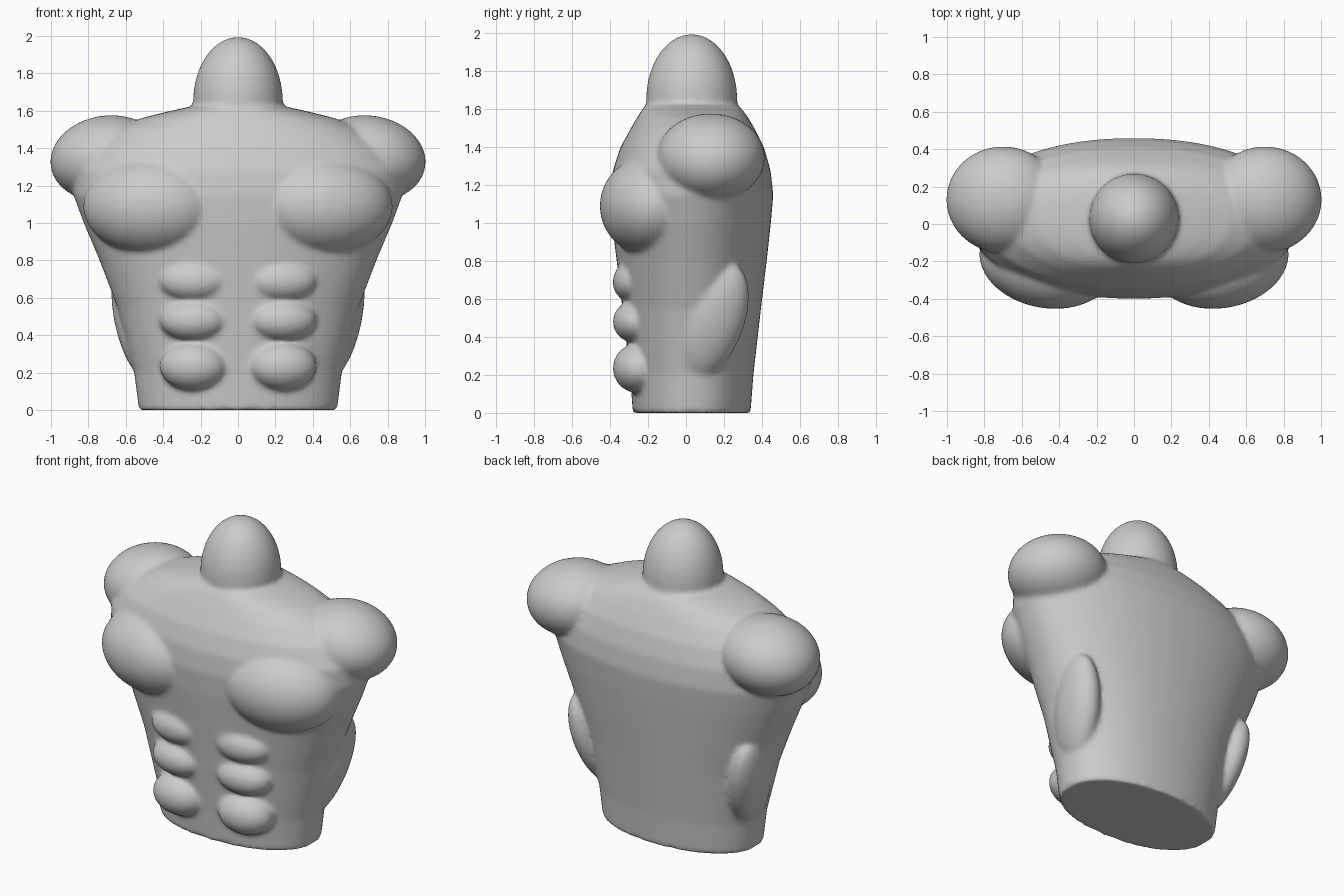
import bpy, bmesh, math
from mathutils import Matrix, Vector, Euler

if "Cube" in bpy.data.objects:
    bpy.data.objects.remove(bpy.data.objects["Cube"])

bm = bmesh.new()


def loft(sections, n=64, power=2.15):
    """Closed loft through rounded sections: z, half width, front y, back y."""
    rings = []
    for z, hw, yf, yb in sections:
        cy, hd = (yf + yb) / 2, (yb - yf) / 2
        ring = []
        for i in range(n):
            a = 2 * math.pi * i / n
            c, s = math.cos(a), math.sin(a)
            x = math.copysign(abs(c) ** (2 / power), c) * hw
            y = math.copysign(abs(s) ** (2 / power), s) * hd + cy
            ring.append(bm.verts.new((x, y, z)))
        rings.append(ring)
    for r0, r1 in zip(rings, rings[1:]):
        for i in range(n):
            j = (i + 1) % n
            bm.faces.new((r0[i], r0[j], r1[j], r1[i]))
    bm.faces.new(rings[0][::-1])
    bm.faces.new(rings[-1])


def ellipsoid(center, radii, rot=(0, 0, 0), mirror=True):
    """Muscle mass, optionally repeated on the other side of x = 0."""
    for side in ((1, -1) if mirror else (1,)):
        c = Vector((center[0] * side, center[1], center[2]))
        e = Euler((math.radians(rot[0]), math.radians(rot[1] * side),
                   math.radians(rot[2] * side)))
        m = Matrix.Translation(c) @ e.to_matrix().to_4x4() @ Matrix.Diagonal((*radii, 1))
        bmesh.ops.create_uvsphere(bm, u_segments=48, v_segments=32, radius=1, matrix=m)


# Rib cage, waist and sloping shoulder line
loft([
    (0.00, 0.53, -0.28, 0.34),
    (0.20, 0.555, -0.295, 0.355),
    (0.55, 0.645, -0.335, 0.395),
    (0.80, 0.74, -0.365, 0.425),
    (1.00, 0.825, -0.39, 0.447),
    (1.15, 0.88, -0.40, 0.46),
    (1.28, 0.88, -0.385, 0.445),
    (1.40, 0.80, -0.345, 0.41),
    (1.50, 0.66, -0.29, 0.36),
    (1.56, 0.52, -0.255, 0.325),
    (1.60, 0.36, -0.23, 0.295),
    (1.63, 0.22, -0.20, 0.26),
])
# Head and neck dome
ellipsoid((0, 0.03, 1.65), (0.24, 0.24, 0.345), mirror=False)
# Shoulders
ellipsoid((0.70, 0.13, 1.345), (0.305, 0.285, 0.23), (0, 8, 0))
# Chest
ellipsoid((0.465, -0.195, 1.09), (0.365, 0.255, 0.26), (0, 0, 10))
# Abdominal rows
for z, y, ry, rz in ((0.69, -0.29, 0.095, 0.105),
                     (0.48, -0.27, 0.115, 0.11),
                     (0.235, -0.255, 0.13, 0.13)):
    ellipsoid((0.24, y, z), (0.18, ry, rz), (0, 0, 5))
# Side muscles
ellipsoid((0.555, 0.14, 0.48), (0.105, 0.165, 0.33), (-20, 12, 0))

mesh = bpy.data.meshes.new("torso")
bm.to_mesh(mesh)
bm.free()
torso = bpy.data.objects.new("torso", mesh)
bpy.context.collection.objects.link(torso)

# Fuse all masses into one skin and soften the creases
remesh = torso.modifiers.new("fuse", 'REMESH')
remesh.mode = 'VOXEL'
remesh.voxel_size = 0.014
soften = torso.modifiers.new("soften", 'SMOOTH')
soften.factor = 0.5
soften.iterations = 10

bpy.context.view_layer.objects.active = torso
torso.select_set(True)
for name in ("fuse", "soften"):
    bpy.ops.object.modifier_apply(modifier=name)
bpy.ops.object.shade_smooth_by_angle(angle=math.radians(45))
